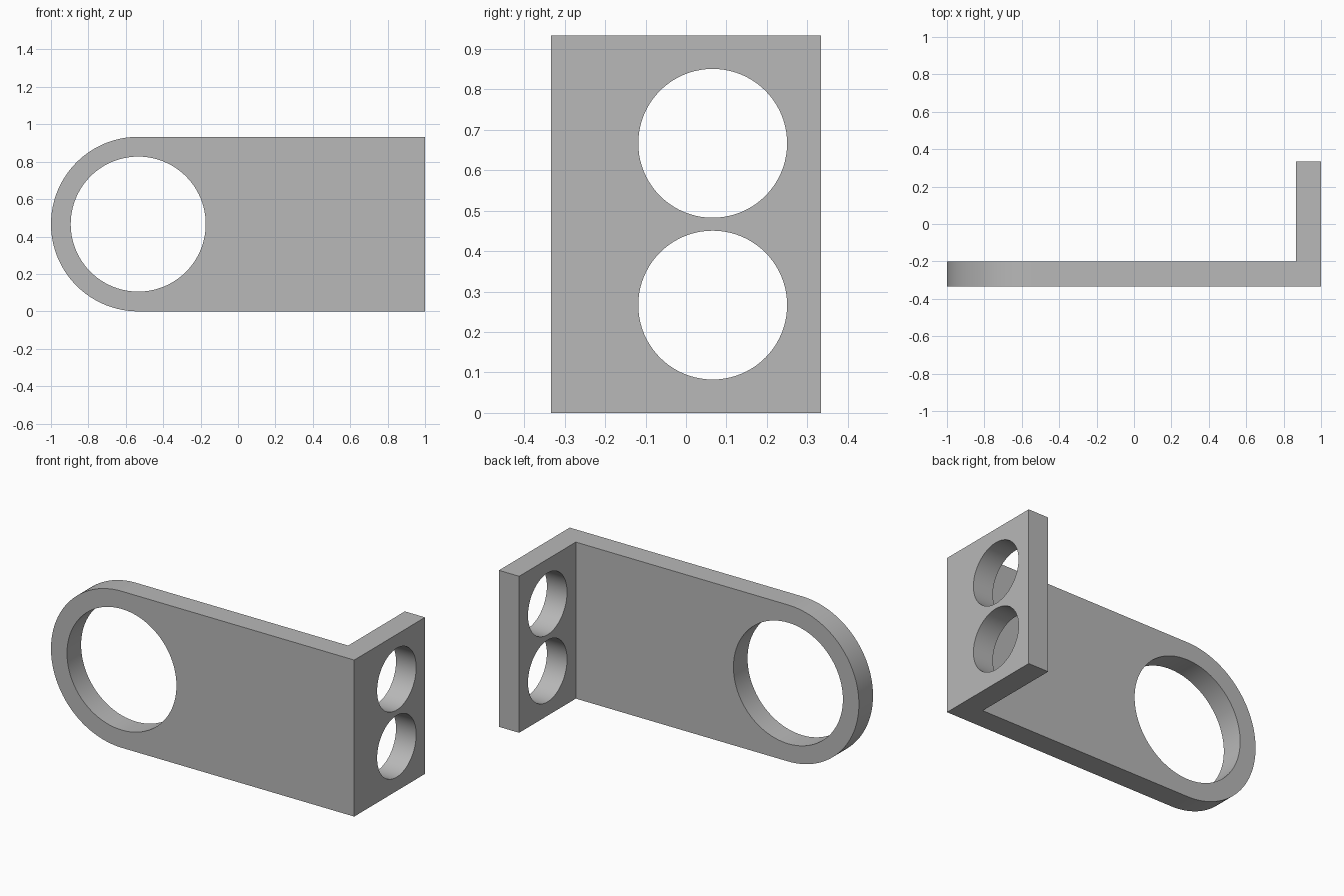
import bpy, bmesh, math
from mathutils import Vector

cube = bpy.data.objects.get("Cube")
if cube:
    bpy.data.objects.remove(cube, do_unlink=True)

HEIGHT = 0.933
MID = HEIGHT / 2
DEPTH = 1 / 3
THICK = 0.133
EYE_X = -1 + MID

grey = bpy.data.materials.new("plain grey")
grey.use_nodes = True
colour = (0.48, 0.48, 0.48, 1)
grey.diffuse_color = colour
grey.node_tree.nodes["Principled BSDF"].inputs["Base Color"].default_value = colour


def prism(name, outline, offset):
    """Extrude a closed outline of 3D points along offset."""
    bm = bmesh.new()
    face = bm.faces.new([bm.verts.new(p) for p in outline])
    new = bmesh.ops.extrude_face_region(bm, geom=[face])["geom"]
    moved = [v for v in new if isinstance(v, bmesh.types.BMVert)]
    bmesh.ops.translate(bm, verts=moved, vec=Vector(offset))
    bmesh.ops.recalc_face_normals(bm, faces=bm.faces)
    mesh = bpy.data.meshes.new(name)
    bm.to_mesh(mesh)
    bm.free()
    mesh.materials.append(grey)
    obj = bpy.data.objects.new(name, mesh)
    bpy.context.collection.objects.link(obj)
    return obj


def arc(radius, start, end, steps):
    angles = [math.radians(start + (end - start) * i / steps) for i in range(steps + 1)]
    return [(radius * math.cos(a), radius * math.sin(a)) for a in angles]


def combine(target, tool, operation):
    mod = target.modifiers.new(operation.lower(), "BOOLEAN")
    mod.operation, mod.solver, mod.object = operation, "EXACT", tool
    bpy.ops.object.select_all(action="DESELECT")
    target.select_set(True)
    bpy.context.view_layer.objects.active = target
    bpy.ops.object.modifier_apply(modifier=mod.name)
    bpy.data.objects.remove(tool, do_unlink=True)


# L-shaped plan: long arm along the front, flange running back on the left
plan = [(-1.2, -DEPTH), (1, -DEPTH), (1, DEPTH), (1 - THICK, DEPTH),
        (1 - THICK, THICK - DEPTH), (-1.2, THICK - DEPTH)]
bracket = prism("bracket", [(x, y, -0.2) for x, y in plan], (0, 0, HEIGHT + 0.4))

# Round the free end of the arm and trim to height
side = [(EYE_X + x, -1, MID + z) for x, z in arc(MID, 90, 270, 64)]
side += [(1.2, -1, 0), (1.2, -1, HEIGHT)]
combine(bracket, prism("rounded_envelope", side, (0, 2, 0)), "INTERSECT")

# Large eye through the arm
eye = [(EYE_X + x, -1, MID + z) for x, z in arc(0.361, 0, 360, 96)[:-1]]
combine(bracket, prism("eye_cutter", eye, (0, 2, 0)), "DIFFERENCE")

# Pair of holes through the flange
for z_mid in (MID - 0.2, MID + 0.2):
    hole = [(0.5, 0.066 + y, z_mid + z) for y, z in arc(0.184, 0, 360, 80)[:-1]]
    combine(bracket, prism("flange_cutter", hole, (1, 0, 0)), "DIFFERENCE")

bpy.ops.object.shade_smooth_by_angle(angle=math.radians(30))
